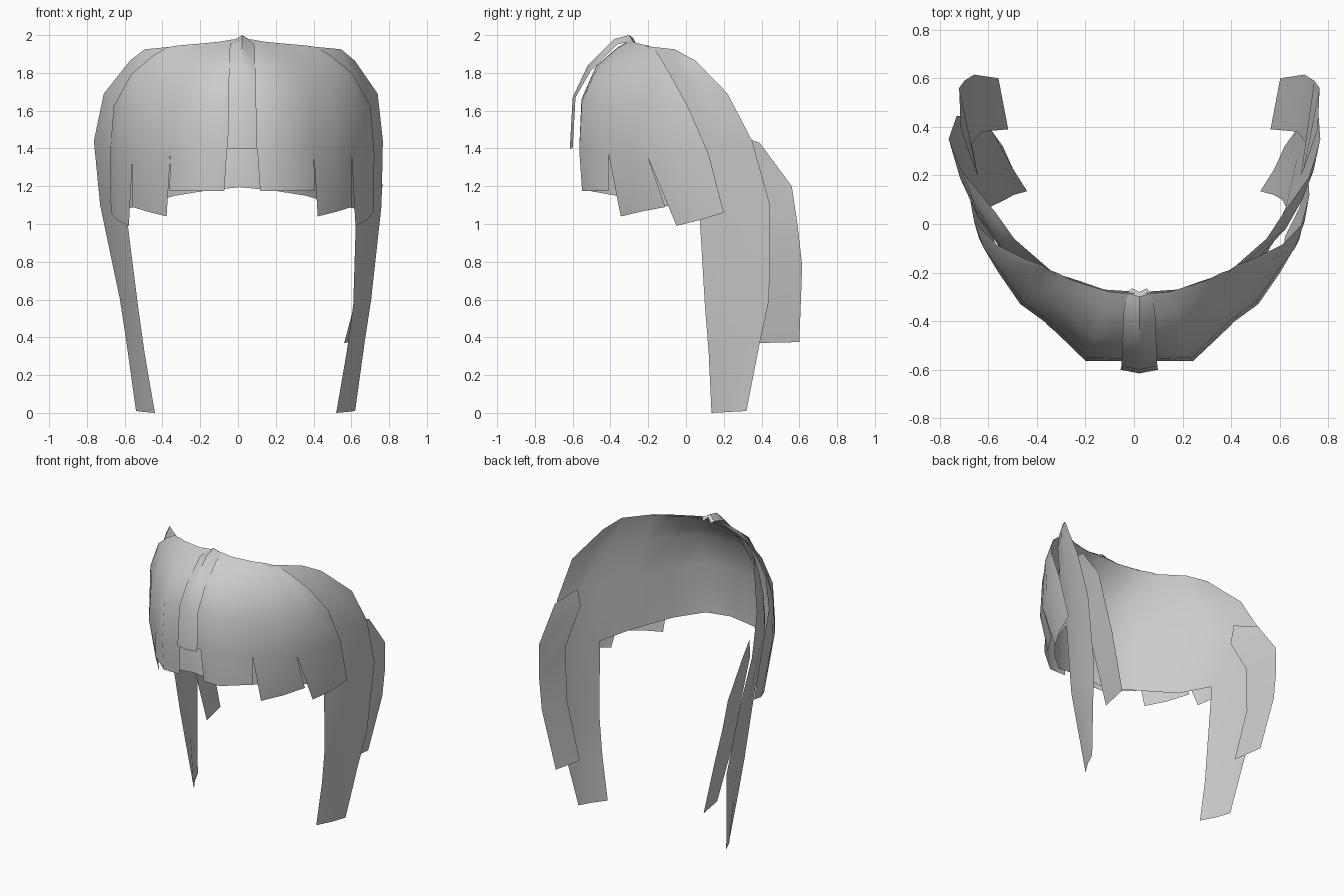
import bpy
import bmesh
from mathutils import Vector

cube = bpy.data.objects.get("Cube")
if cube:
    bpy.data.objects.remove(cube)

grey = bpy.data.materials.new("soft grey")
grey.use_nodes = True
colour = (0.6, 0.6, 0.6, 1)
grey.diffuse_color = colour
grey.node_tree.nodes["Principled BSDF"].inputs["Base Color"].default_value = colour


def add_grid(bm, columns, side=1):
    """Fill quads between neighbouring columns of points."""
    verts = [[bm.verts.new((side * p[0], p[1], p[2])) for p in col] for col in columns]
    for left, right in zip(verts, verts[1:]):
        for i in range(len(left) - 1):
            face = [left[i], left[i + 1], right[i + 1], right[i]]
            bm.faces.new(face if side > 0 else face[::-1])


def finish(name, bm, centre):
    """Weld the panels, shift them to their centre line and make the object."""
    bmesh.ops.remove_doubles(bm, verts=bm.verts, dist=0.002)
    for v in bm.verts:
        v.co.x += centre(v.co.z)
    mesh = bpy.data.meshes.new(name)
    bm.to_mesh(mesh)
    bm.free()
    mesh.materials.append(grey)
    obj = bpy.data.objects.new(name, mesh)
    bpy.context.scene.collection.objects.link(obj)
    bpy.ops.object.select_all(action="DESELECT")
    obj.select_set(True)
    bpy.context.view_layer.objects.active = obj
    bpy.ops.object.shade_smooth_by_angle(angle=0.8)


def lock(top, low, bend_x, bend_y):
    """A line from the crown to a lower point, bulging sideways and forwards."""
    top, low = Vector(top), Vector(low)
    points = []
    for t in (0, 0.08, 0.25, 0.55, 1):
        x = top.x + (low.x - top.x) * (1 - (1 - t) ** bend_x)
        y = top.y + (low.y - top.y) * (1 - (1 - t) ** bend_y)
        points.append(Vector((x, y, top.z + (low.z - top.z) * t)))
    return points


def fringe_centre(z):
    return 0.022


def under_centre(z):
    return min(0.04, 0.07 * abs(1 - z / 1.4))


# Outer fringe: three tabs per side, sharing their upper part
mid = lock((0, -0.285, 1.98), (0, -0.565, 1.4), 4, 4)
a = lock((0.05, -0.285, 1.977), (0.08, -0.565, 1.4), 4, 4)
b = lock((0.12, -0.28, 1.965), (0.22, -0.565, 1.39), 3.8, 3.8)
c = lock((0.22, -0.25, 1.955), (0.38, -0.41, 1.37), 3.8, 3.4)
m = lock((0.28, -0.23, 1.95), (0.49, -0.33, 1.37), 3.7, 3)
d = lock((0.34, -0.2, 1.945), (0.58, -0.2, 1.35), 3.5, 2)
n = lock((0.37, -0.19, 1.94), (0.66, -0.06, 1.37), 3.4, 1.5)
e = lock((0.4, -0.17, 1.935), (0.7, 0.12, 1.37), 3.4, 1.2)
tabs = [
    [(a, (0.095, -0.55, 1.175)), (b, (0.22, -0.55, 1.175)), (c, (0.385, -0.41, 1.175))],
    [(c, (0.4, -0.345, 1.04)), (m, (0.5, -0.24, 1.065)), (d, (0.58, -0.11, 1.09))],
    [(d, (0.6, -0.05, 0.99)), (n, (0.66, 0.07, 1.02)), (e, (0.695, 0.2, 1.06))],
]
bm = bmesh.new()
for side in (1, -1):
    add_grid(bm, [mid, a], side)
    for tab in tabs:
        add_grid(bm, [col + [Vector(tip)] for col, tip in tab], side)
finish("outer_fringe", bm, fringe_centre)

# Under layer behind the fringe, running on into the long side locks
temple = [(0.52, -0.06, 1.925), (0.555, -0.055, 1.84), (0.61, -0.02, 1.7),
          (0.645, 0.03, 1.45), (0.61, 0.07, 1.08)]
under = [
    lock((0, -0.28, 1.97), (0, -0.515, 1.195), 4, 4),
    lock((0.15, -0.27, 1.955), (0.19, -0.51, 1.175), 3.8, 3.8),
    lock((0.25, -0.235, 1.945), (0.345, -0.37, 1.15), 3.5, 3.5),
    lock((0.36, -0.2, 1.94), (0.52, -0.16, 1.1), 3, 2),
    temple,
]
front_edge = temple + [(0.57, 0.1, 0.57), (0.535, 0.12, 0.32), (0.48, 0.135, 0)]
rear_edge = [(0.52, -0.06, 1.925), (0.595, 0.05, 1.865), (0.725, 0.22, 1.69),
             (0.765, 0.35, 1.44), (0.745, 0.445, 1.1),
             (0.665, 0.44, 0.6), (0.63, 0.39, 0.37), (0.58, 0.32, 0.01)]
middle = []
for f, r in zip(front_edge, rear_edge):
    p = Vector(f).lerp(Vector(r), 0.5)
    p.x += 0.04 * (Vector(r) - Vector(f)).length
    middle.append(p)
bm = bmesh.new()
for side in (1, -1):
    add_grid(bm, under, side)
    add_grid(bm, [front_edge, middle, rear_edge], side)
finish("under_layer_and_side_locks", bm, under_centre)

# Shorter locks behind, tucked inside the side locks
inner_edge = [(0.675, 0.22, 1.49), (0.665, 0.2, 1.36), (0.69, 0.33, 1.12),
              (0.65, 0.38, 0.78), (0.54, 0.39, 0.37)]
outer_edge = [(0.735, 0.39, 1.43), (0.742, 0.56, 1.2), (0.72, 0.59, 1),
              (0.68, 0.615, 0.78), (0.58, 0.6, 0.375)]
bm = bmesh.new()
for side in (1, -1):
    add_grid(bm, [inner_edge, outer_edge], side)
finish("back_locks", bm, fringe_centre)

# Raised lock on the centre line, its edges folded down towards the crown
rows = [(0.03, -0.28, 1.985), (0.05, -0.3, 2), (0.065, -0.38, 1.98),
        (0.07, -0.52, 1.84), (0.074, -0.6, 1.67), (0.077, -0.615, 1.4)]
bm = bmesh.new()
add_grid(bm, [[(k * w, y + 0.015 * abs(k), z - 0.03 * abs(k) * (z > 1.8))
               for w, y, z in rows] for k in (-1, 0, 1)])
finish("centre_lock", bm, fringe_centre)
